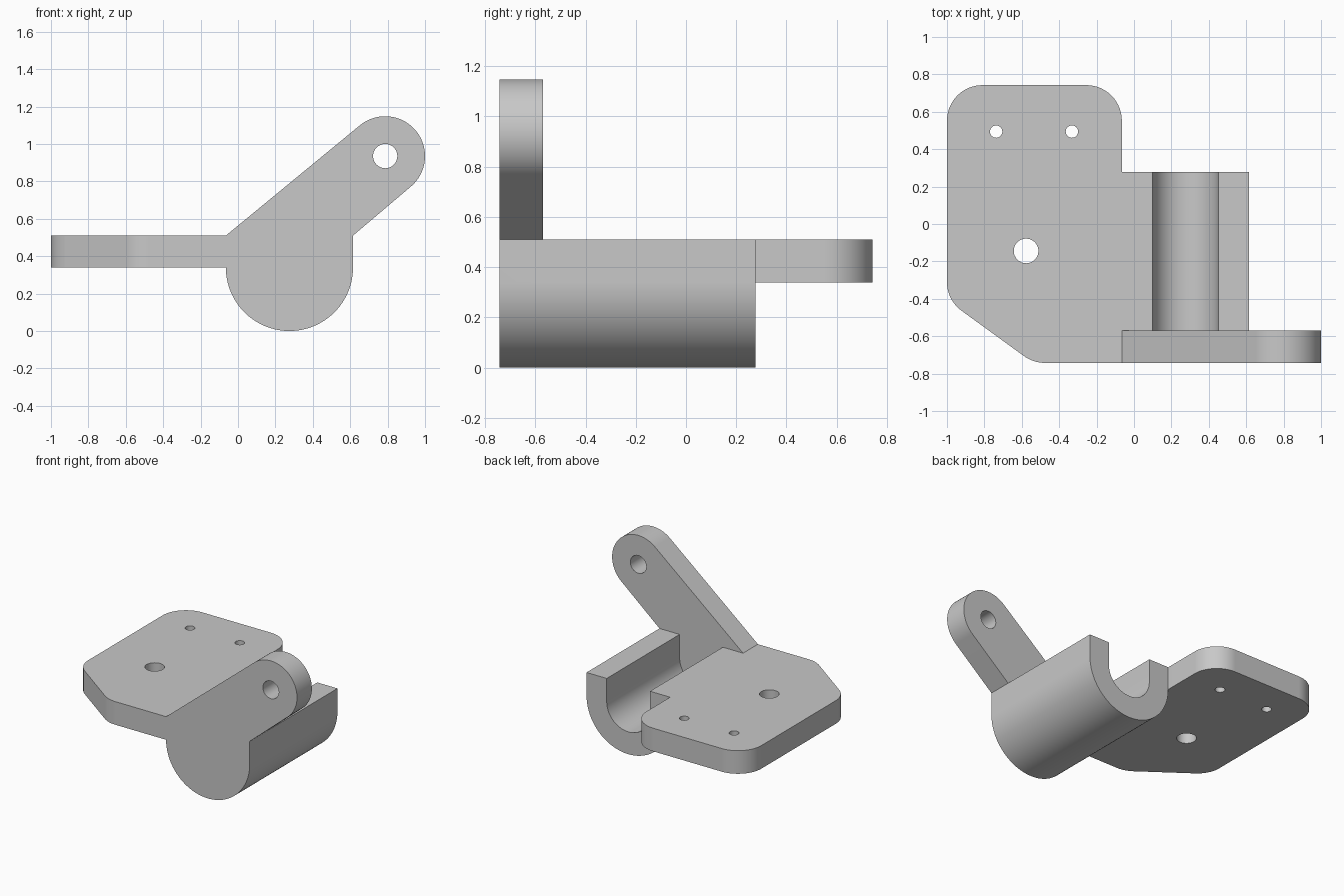
import bpy, bmesh, math
from mathutils import Vector

cube = bpy.data.objects.get("Cube")
if cube:
    bpy.data.objects.remove(cube, do_unlink=True)

grey = bpy.data.materials.new("plain_grey")
grey.use_nodes = True
colour = (0.58, 0.58, 0.58, 1)
grey.diffuse_color = colour
grey.node_tree.nodes["Principled BSDF"].inputs["Base Color"].default_value = colour


def arc(cx, cy, r, start, end, steps):
    """Points along an arc, angles in degrees."""
    angles = [math.radians(start + (end - start) * i / steps) for i in range(steps + 1)]
    return [(cx + r * math.cos(a), cy + r * math.sin(a)) for a in angles]


def fillet(corner, before, after, r, steps=14):
    """Round a convex corner of a counter-clockwise outline."""
    c = Vector(corner)
    u = (c - Vector(before)).normalized()
    v = (Vector(after) - c).normalized()
    turn = u.angle(v)
    centre = c - u * r * math.tan(turn / 2) + Vector((-u.y, u.x)) * r
    start = math.degrees(math.atan2(-u.x, u.y))
    return arc(centre.x, centre.y, r, start, start + math.degrees(turn), steps)


def prism(name, outline, low, high, axis):
    """Extrude an outline along z (x, y points) or y (x, z points)."""
    place = (lambda a, b, h: (a, b, h)) if axis == "Z" else (lambda a, b, h: (a, h, b))
    bm = bmesh.new()
    rings = [[bm.verts.new(place(a, b, h)) for a, b in outline] for h in (low, high)]
    bm.faces.new(rings[0])
    bm.faces.new(rings[1])
    for i in range(len(outline)):
        j = (i + 1) % len(outline)
        bm.faces.new((rings[0][i], rings[0][j], rings[1][j], rings[1][i]))
    bmesh.ops.recalc_face_normals(bm, faces=bm.faces)
    mesh = bpy.data.meshes.new(name)
    bm.to_mesh(mesh)
    bm.free()
    mesh.materials.append(grey)
    ob = bpy.data.objects.new(name, mesh)
    bpy.context.collection.objects.link(ob)
    return ob


def combine(target, tool, operation):
    """Apply a boolean and discard the tool."""
    mod = target.modifiers.new(operation.lower(), "BOOLEAN")
    mod.operation, mod.solver, mod.object = operation, "EXACT", tool
    bpy.context.view_layer.objects.active = target
    bpy.ops.object.modifier_apply(modifier=mod.name)
    bpy.data.objects.remove(tool, do_unlink=True)


FRONT, BACK = -0.7425, 0.7425
WALL = -0.57                   # rear of the arm and end of the trough
SADDLE_BACK = 0.277
BOTTOM, TOP = 0.34, 0.51       # plate thickness
CX, R = 0.275, 0.34            # saddle axis and radius
LEFT, RIGHT = CX - R, CX + R

# Round-bottomed saddle with an open trough
saddle = prism("bracket", arc(CX, BOTTOM, R, 180, 360, 64) + [(RIGHT, TOP), (LEFT, TOP)],
               FRONT, SADDLE_BACK, "Y")
trough = prism("trough_cutter", arc(CX, BOTTOM, 0.176, 180, 360, 48)
               + [(CX + 0.176, 0.7), (CX - 0.176, 0.7)], WALL, 0.5, "Y")
combine(saddle, trough, "DIFFERENCE")

# Mounting plate with rounded and chamfered corners
corners = [(-1, BACK), (-1, -0.407), (-0.538, FRONT)]
right_back = (LEFT, BACK)
plate_outline = [(0, FRONT), (0, SADDLE_BACK), (LEFT, SADDLE_BACK)]
plate_outline += fillet(right_back, (LEFT, 0), corners[0], 0.19)
plate_outline += fillet(corners[0], right_back, corners[1], 0.19)
plate_outline += fillet(corners[1], corners[0], corners[2], 0.19)
plate_outline += fillet(corners[2], corners[1], (0, FRONT), 0.19)
plate = prism("plate", plate_outline, BOTTOM, TOP, "Z")
for x, y, r in ((-0.737, 0.494, 0.033), (-0.332, 0.494, 0.033), (-0.577, -0.144, 0.066)):
    hole = prism("hole_cutter", arc(x, y, r, 0, 348.75, 31), 0.2, 0.7, "Z")
    combine(plate, hole, "DIFFERENCE")

# Slanted arm with a round drilled end
tilt = 39.6
arm = prism("arm", [(LEFT, BOTTOM), (RIGHT, BOTTOM), (RIGHT, TOP)]
            + arc(0.787, 0.935, 0.213, tilt - 90, tilt + 90, 40) + [(LEFT, TOP)],
            FRONT, WALL, "Y")
arm_hole = prism("hole_cutter", arc(0.787, 0.935, 0.065, 0, 348.75, 31), -1, 0, "Y")
combine(arm, arm_hole, "DIFFERENCE")

# Join into one solid body with smooth curves and sharp edges
combine(saddle, plate, "UNION")
combine(saddle, arm, "UNION")
bpy.ops.object.select_all(action="DESELECT")
saddle.select_set(True)
bpy.context.view_layer.objects.active = saddle
bpy.ops.object.shade_smooth_by_angle(angle=math.radians(25))
weighted = saddle.modifiers.new("clean_normals", "WEIGHTED_NORMAL")
weighted.keep_sharp = True
